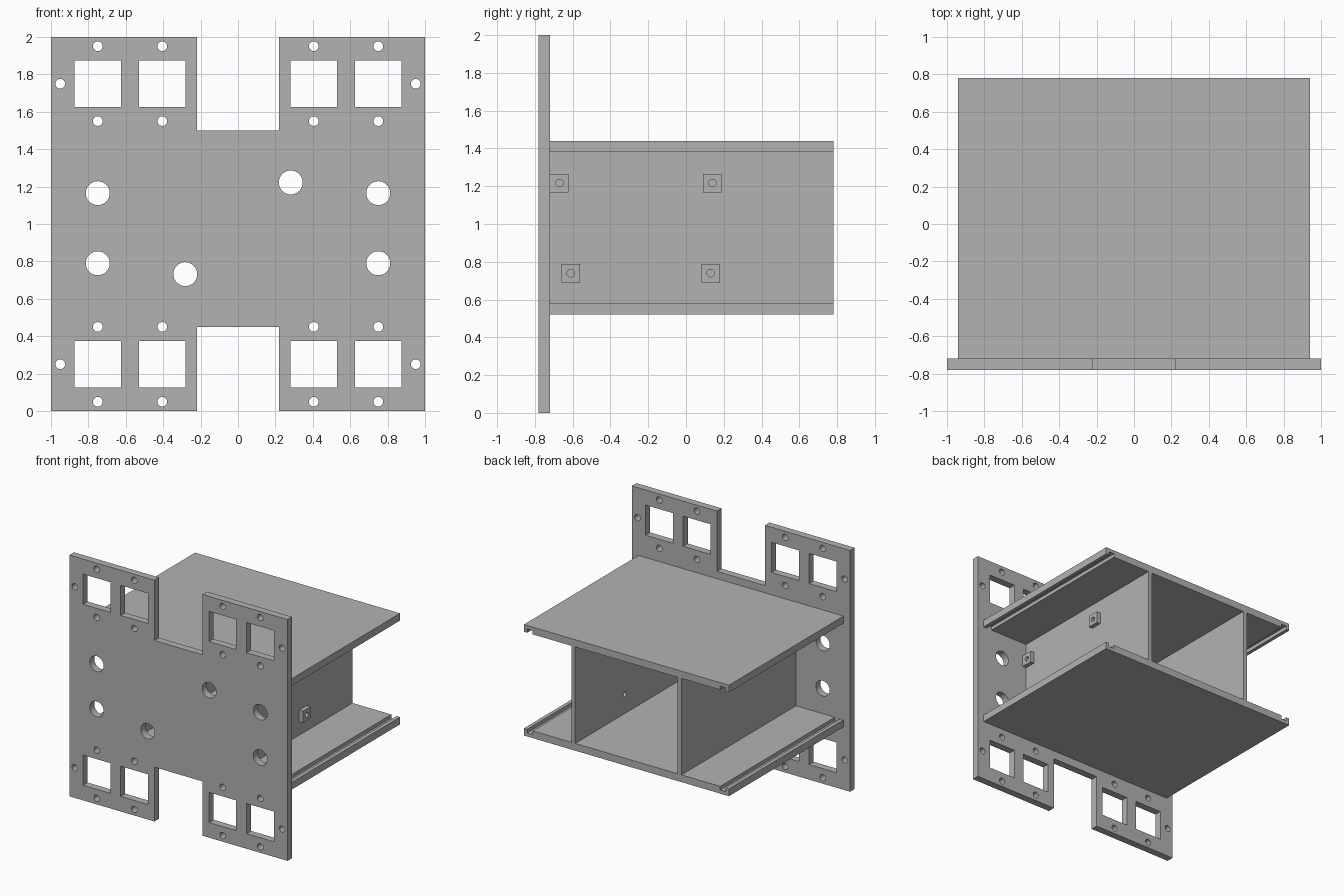
import bpy, bmesh, math
from mathutils import Matrix

if "Cube" in bpy.data.objects:
    bpy.data.objects.remove(bpy.data.objects["Cube"], do_unlink=True)

grey = bpy.data.materials.new("plain_grey")
grey.use_nodes = True
grey.diffuse_color = (0.448, 0.448, 0.448, 1)
grey.node_tree.nodes["Principled BSDF"].inputs["Base Color"].default_value = grey.diffuse_color

# Drawing planes: (u, v, depth) to world
FRONT = Matrix(((1, 0, 0, 0), (0, 0, 1, 0), (0, 1, 0, 0), (0, 0, 0, 1)))
SIDE = Matrix(((0, 0, 1, 0), (1, 0, 0, 0), (0, 1, 0, 0), (0, 0, 0, 1)))


def rect(u0, v0, u1, v1):
    return [(u0, v0), (u1, v0), (u1, v1), (u0, v1)]


def square(u, v, half):
    return rect(u - half, v - half, u + half, v + half)


def circle(u, v, r, n=32):
    return [(u + r * math.cos(math.tau * i / n), v + r * math.sin(math.tau * i / n))
            for i in range(n)]


def sheet(name, plane, start, end, loops):
    """Extrude an outline (first loop) with holes (other loops) from start to end."""
    curve = bpy.data.curves.new(name, "CURVE")
    curve.dimensions = "2D"
    curve.fill_mode = "BOTH"
    curve.extrude = (end - start) / 2
    for loop in loops:
        spline = curve.splines.new("POLY")
        spline.points.add(len(loop) - 1)
        for point, (u, v) in zip(spline.points, loop):
            point.co = (u, v, 0, 1)
        spline.use_cyclic_u = True
    temp = bpy.data.objects.new(name + "_outline", curve)
    bpy.context.collection.objects.link(temp)
    graph = bpy.context.evaluated_depsgraph_get()
    mesh = bpy.data.meshes.new_from_object(temp.evaluated_get(graph))
    bpy.data.objects.remove(temp, do_unlink=True)
    bpy.data.curves.remove(curve)

    bm = bmesh.new()
    bm.from_mesh(mesh)
    bm.transform(plane @ Matrix.Translation((0, 0, (start + end) / 2)))
    bmesh.ops.remove_doubles(bm, verts=bm.verts, dist=0.0002)
    bmesh.ops.recalc_face_normals(bm, faces=bm.faces)
    bm.to_mesh(mesh)
    bm.free()
    mesh.name = name
    mesh.materials.clear()
    mesh.materials.append(grey)
    obj = bpy.data.objects.new(name, mesh)
    bpy.context.collection.objects.link(obj)
    bpy.ops.object.select_all(action="DESELECT")
    obj.select_set(True)
    bpy.context.view_layer.objects.active = obj
    bpy.ops.object.shade_smooth_by_angle(angle=math.radians(30))
    return obj


# Front plate: notched outline, square windows, screw holes and cable holes
NOTCH, LOW, HIGH = 0.22, 0.45, 1.5
outline = [(-1, 0), (-NOTCH, 0), (-NOTCH, LOW), (NOTCH, LOW), (NOTCH, 0), (1, 0),
           (1, 2), (NOTCH, 2), (NOTCH, HIGH), (-NOTCH, HIGH), (-NOTCH, 2), (-1, 2)]
holes = []
for side in (-1, 1):
    for z in (0.25, 1.75):
        holes.append(circle(side * 0.95, z, 0.026))
        for x in (0.405, 0.75):
            holes.append(square(side * x, z, 0.125))
            holes += [circle(side * x, z + dz, 0.026) for dz in (-0.2, 0.2)]
    holes += [circle(side * 0.75, z, 0.064) for z in (0.79, 1.165)]
    holes.append(circle(side * 0.282, 0.977 + side * 0.245, 0.064))
sheet("front_plate", FRONT, -0.78, -0.72, [outline] + holes)

# Shelves: slabs with a groove inside each side lip, facing each other
half_profile = [(0.94, 0), (0.94, 0.06), (0.91, 0.06), (0.91, 0.03), (0.86, 0.03), (0.86, 0.06)]
profile = half_profile + [(-x, z) for x, z in reversed(half_profile)]
sheet("lower_shelf", FRONT, -0.72, 0.78, [[(x, 0.52 + z) for x, z in profile]])
sheet("upper_shelf", FRONT, -0.72, 0.78, [[(x, 1.44 - z) for x, z in profile]])

# Upright walls, the left one with drilled mounting bosses
bosses = [(-0.67, 1.217), (0.14, 1.217), (-0.61, 0.74), (0.13, 0.74)]
wall = rect(-0.72, 0.58, 0.78, 1.38)
drills = [circle(y, z, 0.02, 24) for y, z in bosses]
sheet("right_wall", SIDE, -0.505, -0.47, [wall])
sheet("left_wall", SIDE, 0.47, 0.505, [wall] + drills)
for i, ((y, z), drill) in enumerate(zip(bosses, drills)):
    sheet(f"mounting_boss_{i + 1}", SIDE, 0.505, 0.54, [square(y, z, 0.049), drill])
